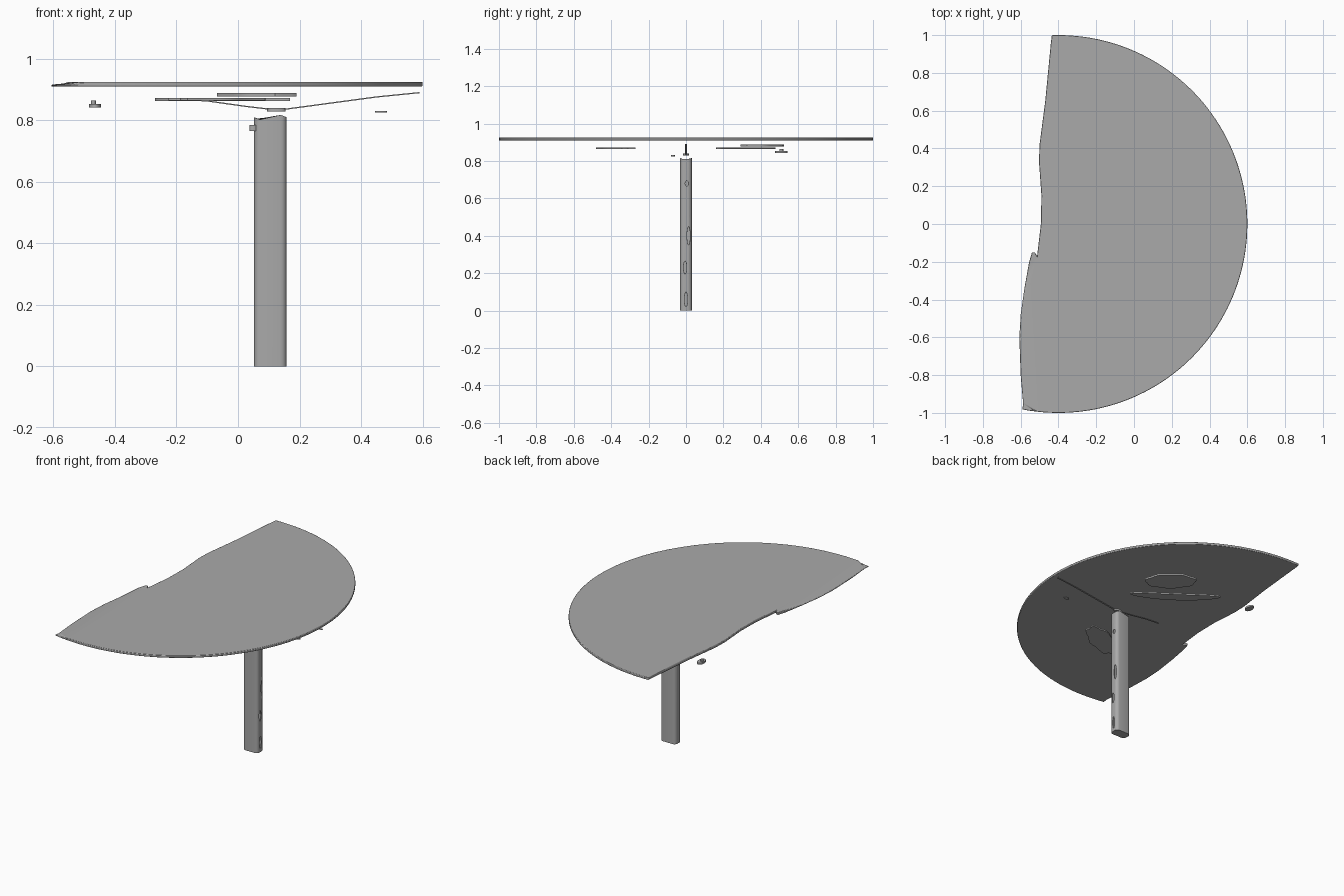
import bpy, bmesh, math
from mathutils import Vector

cube = bpy.data.objects.get("Cube")
if cube:
    bpy.data.objects.remove(cube)

grey = bpy.data.materials.new("grey")
grey.use_nodes = True
tone = (0.4, 0.4, 0.4, 1)
grey.diffuse_color = tone
grey.node_tree.nodes["Principled BSDF"].inputs["Base Color"].default_value = tone


def finish(name, bm):
    bmesh.ops.recalc_face_normals(bm, faces=bm.faces)
    mesh = bpy.data.meshes.new(name)
    bm.to_mesh(mesh)
    bm.free()
    mesh.materials.append(grey)
    ob = bpy.data.objects.new(name, mesh)
    bpy.context.collection.objects.link(ob)
    return ob


def slab(points, low, high):
    """Extrude a flat outline from low to high."""
    bm = bmesh.new()
    face = bm.faces.new([bm.verts.new((x, y, low)) for x, y in points])
    top = bmesh.ops.extrude_face_region(bm, geom=[face])["geom"]
    for v in top:
        if isinstance(v, bmesh.types.BMVert):
            v.co.z = high
    return bm


def smooth(ob):
    bpy.ops.object.select_all(action="DESELECT")
    ob.select_set(True)
    bpy.context.view_layer.objects.active = ob
    bpy.ops.object.shade_smooth_by_angle(angle=math.radians(35))


def oval(cx, cy, length, width, turn, wobble=0.0, bend=0.0, count=28):
    """Flat island outline with a wavy edge and an optional bend."""
    pts = []
    for i in range(count):
        a = math.tau * i / count
        r = 1 + wobble * math.sin(7 * a)
        u, v = length * r * math.cos(a), width * r * math.sin(a)
        v += bend * (1 - (u / length) ** 2)
        pts.append((cx + u * math.cos(turn) - v * math.sin(turn),
                    cy + u * math.sin(turn) + v * math.cos(turn)))
    return pts


# Tabletop: round rim closed by a wavy broken edge
rim = [(-0.4 + math.cos(math.radians(a)), math.sin(math.radians(a)))
       for a in [-101 + 193 * i / 96 for i in range(97)]]
edge = [(-0.44, 0.96), (-0.47, 0.65), (-0.5, 0.42), (-0.503, 0.33), (-0.49, 0.15),
        (-0.493, 0), (-0.507, -0.12), (-0.513, -0.17), (-0.525, -0.15), (-0.54, -0.15),
        (-0.555, -0.2), (-0.58, -0.34), (-0.6, -0.48), (-0.607, -0.6), (-0.6, -0.8),
        (-0.587, -0.95)]
bm = slab(rim + edge, 0.91, 0.925)
bmesh.ops.bisect_plane(bm, geom=bm.verts[:] + bm.edges[:] + bm.faces[:],
                       plane_co=(-0.51, 0, 0), plane_no=(1, 0, 0))
for v in bm.verts:
    if v.co.z > 0.92 and v.co.x < -0.515 and v.co.y < -0.3:
        v.co.z -= 0.009
bmesh.ops.triangulate(bm, faces=[f for f in bm.faces if len(f.verts) > 4])
tabletop = finish("tabletop", bm)
bevel = tabletop.modifiers.new("soft_rim", "BEVEL")
bevel.width, bevel.segments = 0.004, 2
bevel.limit_method, bevel.angle_limit = "ANGLE", math.radians(50)
smooth(tabletop)

# Leg: hollow flat post with rounded corners
corner = 0.02
outline = []
for q, (sx, sy) in enumerate([(1, 1), (-1, 1), (-1, -1), (1, -1)]):
    for k in range(5):
        a = math.pi / 2 * (q + k / 4)
        outline.append((0.105 + sx * (0.053 - corner) + corner * math.cos(a),
                        sy * (0.031 - corner) + corner * math.sin(a)))
bm = slab(outline, 0, 0.81)
for v in bm.verts:
    if v.co.z > 0.5:
        v.co.z += 0.008 * math.sin(60 * v.co.x)
leg = finish("leg", bm)
shell = leg.modifiers.new("wall", "SOLIDIFY")
shell.thickness, shell.offset = 0.006, -1

# Worn holes along the two narrow sides of the leg
cut = bmesh.new()
for x, y, z, h in [(0.16, 0, 0.06, 0.04), (0.16, 0.014, 0.4, 0.05), (0.16, -0.005, 0.23, 0.035),
                   (0.16, 0.004, 0.68, 0.015), (0.05, 0, 0.51, 0.02), (0.05, 0.012, 0.75, 0.03)]:
    made = bmesh.ops.create_uvsphere(cut, u_segments=12, v_segments=8, radius=1)["verts"]
    for v in made:
        v.co = Vector((x + 0.02 * v.co.x, y + 0.009 * v.co.y, z + h * v.co.z))
cutter = finish("hole_cutter", cut)
cutter.hide_render = True
cutter.hide_set(True)
cutter.display_type = "WIRE"
holes = leg.modifiers.new("holes", "BOOLEAN")
holes.operation, holes.object, holes.solver = "DIFFERENCE", cutter, "EXACT"
smooth(leg)

# Collar fragments at the ragged leg top
for name, pts, low, high in [
        ("collar_front", oval(0.05, -0.02, 0.012, 0.008, 0), 0.765, 0.785),
        ("collar_cap", oval(0.125, 0, 0.03, 0.015, 0), 0.828, 0.84)]:
    smooth(finish(name, slab(pts, low, high)))

# Loose thin plates beneath the tabletop
for name, pts, low, high in [
        ("plate_round", oval(0.06, 0.41, 0.15, 0.08, -0.7, 0.05), 0.878, 0.889),
        ("plate_long", oval(-0.05, 0.32, 0.27, 0.035, -0.62, 0, -0.02), 0.863, 0.872),
        ("plate_front", oval(-0.06, -0.37, 0.17, 0.07, 0.5, 0.08), 0.864, 0.873),
        ("chip_back", oval(-0.465, 0.51, 0.02, 0.033, 0), 0.842, 0.853),
        ("chip_back_top", oval(-0.47, 0.51, 0.008, 0.01, 0), 0.853, 0.865),
        ("chip_side", oval(0.465, -0.07, 0.02, 0.01, 0), 0.825, 0.831)]:
    smooth(finish(name, slab(pts, low, high)))

# Thin brace running from the leg out to the rim
bm = bmesh.new()
path = [(-0.19, 0.868), (-0.1, 0.863), (0.02, 0.846), (0.13, 0.833), (0.45, 0.876), (0.59, 0.89)]
rows = [[bm.verts.new((x, s * 0.005, z + t)) for s, t in [(-1, -0.002), (1, -0.002), (1, 0.002), (-1, 0.002)]]
        for x, z in path]
for a, b in zip(rows, rows[1:]):
    for i in range(4):
        j = (i + 1) % 4
        bm.faces.new((a[i], a[j], b[j], b[i]))
bm.faces.new(rows[0])
bm.faces.new(rows[-1])
finish("brace", bm)
